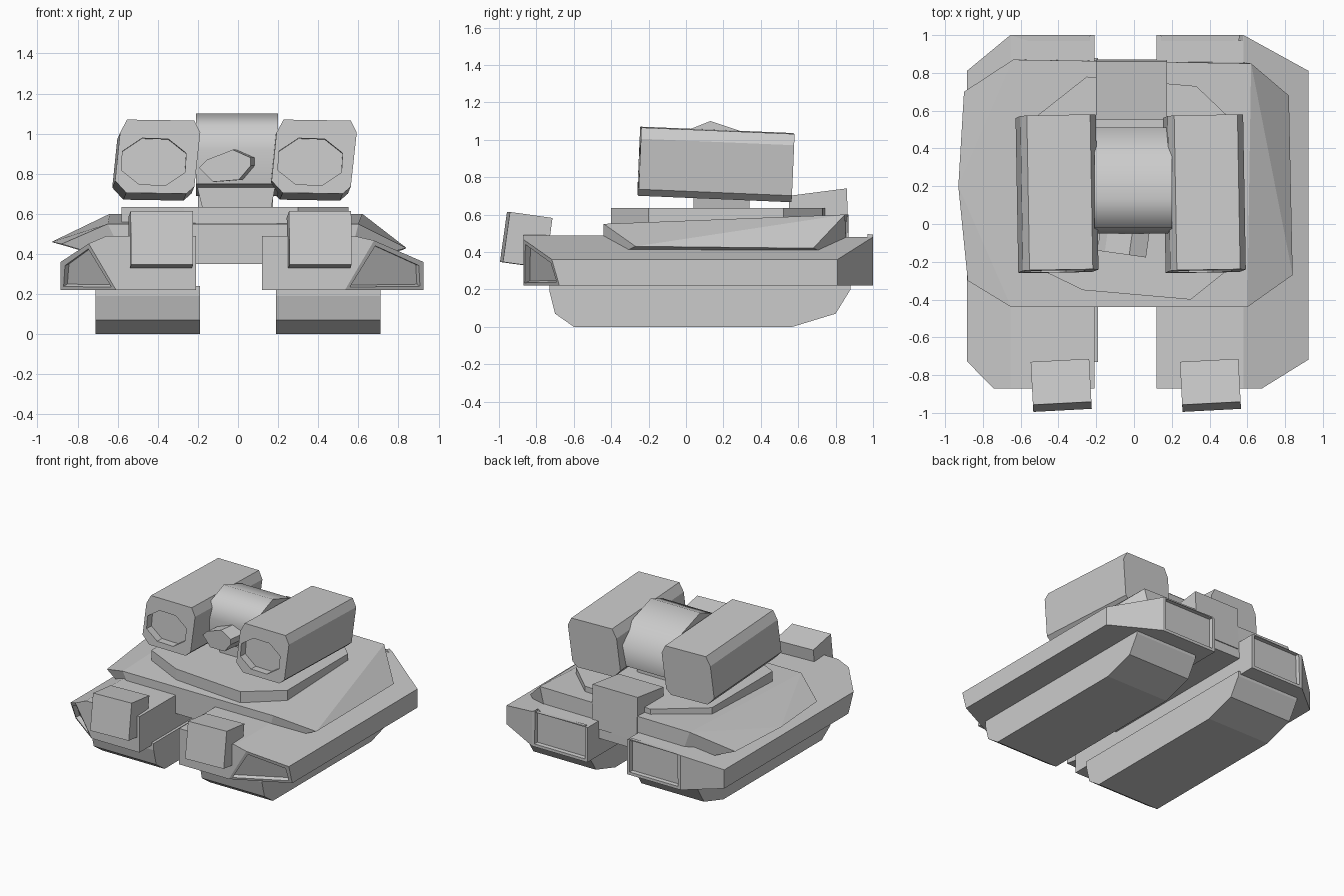
import bpy, bmesh, math
from mathutils import Vector, Matrix

if "Cube" in bpy.data.objects:
    bpy.data.objects.remove(bpy.data.objects["Cube"])


def finish(name, bm):
    bmesh.ops.recalc_face_normals(bm, faces=bm.faces[:])
    me = bpy.data.meshes.new(name)
    bm.to_mesh(me)
    bm.free()
    ob = bpy.data.objects.new(name, me)
    bpy.context.collection.objects.link(ob)
    return ob


def prism_bm(pts, axis, a, b, rot=(0, 0, 0), pivot=(0, 0, 0)):
    """Extrude a 2D profile along an axis from a to b, then rotate (degrees) about pivot."""
    place = {'x': lambda p, t: (t, p[0], p[1]),
             'y': lambda p, t: (p[0], t, p[1]),
             'z': lambda p, t: (p[0], p[1], t)}[axis]
    bm = bmesh.new()
    ra = [bm.verts.new(place(p, a)) for p in pts]
    rb = [bm.verts.new(place(p, b)) for p in pts]
    bm.faces.new(ra)
    bm.faces.new(rb[::-1])
    n = len(pts)
    for i in range(n):
        j = (i + 1) % n
        bm.faces.new((ra[i], ra[j], rb[j], rb[i]))
    for i, ax in enumerate('XYZ'):
        if rot[i]:
            bmesh.ops.rotate(bm, verts=bm.verts[:], cent=Vector(pivot),
                             matrix=Matrix.Rotation(math.radians(rot[i]), 3, ax))
    return bm


def prism(name, *args, **kw):
    return finish(name, prism_bm(*args, **kw))


def rect(x0, y0, x1, y1):
    return [(x0, y0), (x1, y0), (x1, y1), (x0, y1)]


def slice_off(bm, co, no):
    geom = bm.verts[:] + bm.edges[:] + bm.faces[:]
    cut = bmesh.ops.bisect_plane(bm, geom=geom, plane_co=co, plane_no=no, clear_outer=True)
    edges = [e for e in cut['geom_cut'] if isinstance(e, bmesh.types.BMEdge)]
    bmesh.ops.contextual_create(bm, geom=edges)


# Tracks
TRACK = [(-.73, .24), (-.73, .19), (-.70, .07), (-.60, 0), (.57, 0), (.80, .07), (.88, .20), (.88, .24)]
for side, label in ((-1, 'left'), (1, 'right')):
    prism(label + '_track', TRACK, 'x', side * .19, side * .71)

# Track guards with chamfered corners and recessed windows
for side, label, inner, shoulder, outer in ((-1, 'left', .21, .655, .885), (1, 'right', .12, .58, .925)):
    s = side
    bm = prism_bm([(s * inner, .22), (s * outer, .22), (s * outer, .36), (s * shoulder, .51), (s * inner, .51)],
                  'y', -.87, 1.0)
    for e in (-1, 1):
        y_end, y_side = (-.87, -.70) if e < 0 else (1.0, .81)
        dx, dy = outer - shoulder, abs(y_end - y_side)
        slice_off(bm, (s * outer, y_side, .30), (s * dy, e * dx, -.10 if e < 0 else 0))
    bmesh.ops.recalc_face_normals(bm, faces=bm.faces[:])
    bm.normal_update()
    panels = [f for f in bm.faces
              if f.normal.y > .9 or (f.normal.y < -.3 and f.normal.x * s > .3)]
    bmesh.ops.inset_individual(bm, faces=panels, thickness=.03, depth=0)
    bmesh.ops.inset_individual(bm, faces=panels, thickness=.004, depth=-.03)
    # slope the deck of the guard down a little toward the front
    for v in bm.verts:
        if v.co.z > .5:
            v.co.z = .49 if v.co.y < 0 else .48
    finish(label + '_track_guard', bm)

# Sloped main deck
bm = bmesh.new()
deck = [(-.65, -.44, .55), (.60, -.44, .55), (.62, .85, .60), (-.64, .87, .60),
        (-.88, -.30, .45), (-.93, .20, .46), (-.90, .70, .46),
        (.84, -.27, .43), (.82, .68, .42),
        (-.55, -.44, .35), (.55, -.44, .35), (.55, .86, .35), (-.55, .87, .35)]
for p in deck:
    bm.verts.new(p)
bmesh.ops.convex_hull(bm, input=bm.verts[:])
bmesh.ops.dissolve_limit(bm, angle_limit=math.radians(2), verts=bm.verts[:], edges=bm.edges[:])
finish('main_deck', bm)

# Turret base plate
prism('turret_plate', [(-.27, -.35), (.30, -.40), (.55, -.20), (.55, .52), (.33, .73), (-.25, .78),
                       (-.58, .52), (-.58, -.20)], 'z', .55, .635)

# Front headlamp blocks and rear engine block
prism('left_front_block', rect(-.54, -.97, -.23, -.74), 'z', .33, .60, rot=(-8, 0, 3), pivot=(-.39, -.86, .46))
prism('right_front_block', rect(.25, -.97, .56, -.74), 'z', .33, .60, rot=(-8, 0, 3), pivot=(.40, -.86, .46))
prism('rear_block', [(.55, .42), (.87, .42), (.86, .74), (.55, .70)], 'x', -.20, .175)

# Pedestal
prism('pedestal', [(-.17, .60), (.16, .60), (.19, .76), (-.21, .76)], 'y', .04, .34)

# Smooth drum between the launchers
drum = prism('turret_drum', [(.13, 1.10), (.34, 1.03), (.51, .90), (.49, .74), (.20, .69), (-.03, .75),
                             (-.05, .92), (-.02, 1.04)], 'x', -.21, .20)
bpy.context.view_layer.objects.active = drum
drum.select_set(True)
bpy.ops.object.shade_smooth_by_angle(angle=math.radians(65))
drum.select_set(False)

# Stubby snout
snout = [(-.18, .83), (-.14, .87), (-.01, .92), (.08, .88), (.08, .84), (.02, .77), (-.11, .76)]
prism('snout', snout, 'y', -.16, .05, rot=(0, 0, -8), pivot=(-.05, -.05, .85))

# Launcher pods with octagonal recesses
POD = [(-.155, .185), (.18, .18), (.21, .12), (.18, -.15), (.14, -.185), (-.16, -.18), (-.215, -.12), (-.19, .12)]
for label, cx in (('left', -.405), ('right', .375)):
    cz = .868
    tilt = dict(rot=(-2.4, 0, 1), pivot=(cx, .16, cz))
    pod = prism(label + '_launcher', [(cx + x, cz + z) for x, z in POD], 'y', -.25, .57, **tilt)
    ring = [(cx - .022 + .172 * math.cos(math.radians(a)), cz - .025 + .125 * math.sin(math.radians(a)))
            for a in range(20, 380, 45)]
    cutter = prism('recess_cutter', ring, 'y', -.40, -.19, **tilt)
    mod = pod.modifiers.new('recess', 'BOOLEAN')
    mod.operation = 'DIFFERENCE'
    mod.solver = 'EXACT'
    mod.object = cutter
    bpy.context.view_layer.objects.active = pod
    bpy.ops.object.modifier_apply(modifier=mod.name)
    bpy.data.objects.remove(cutter, do_unlink=True)
